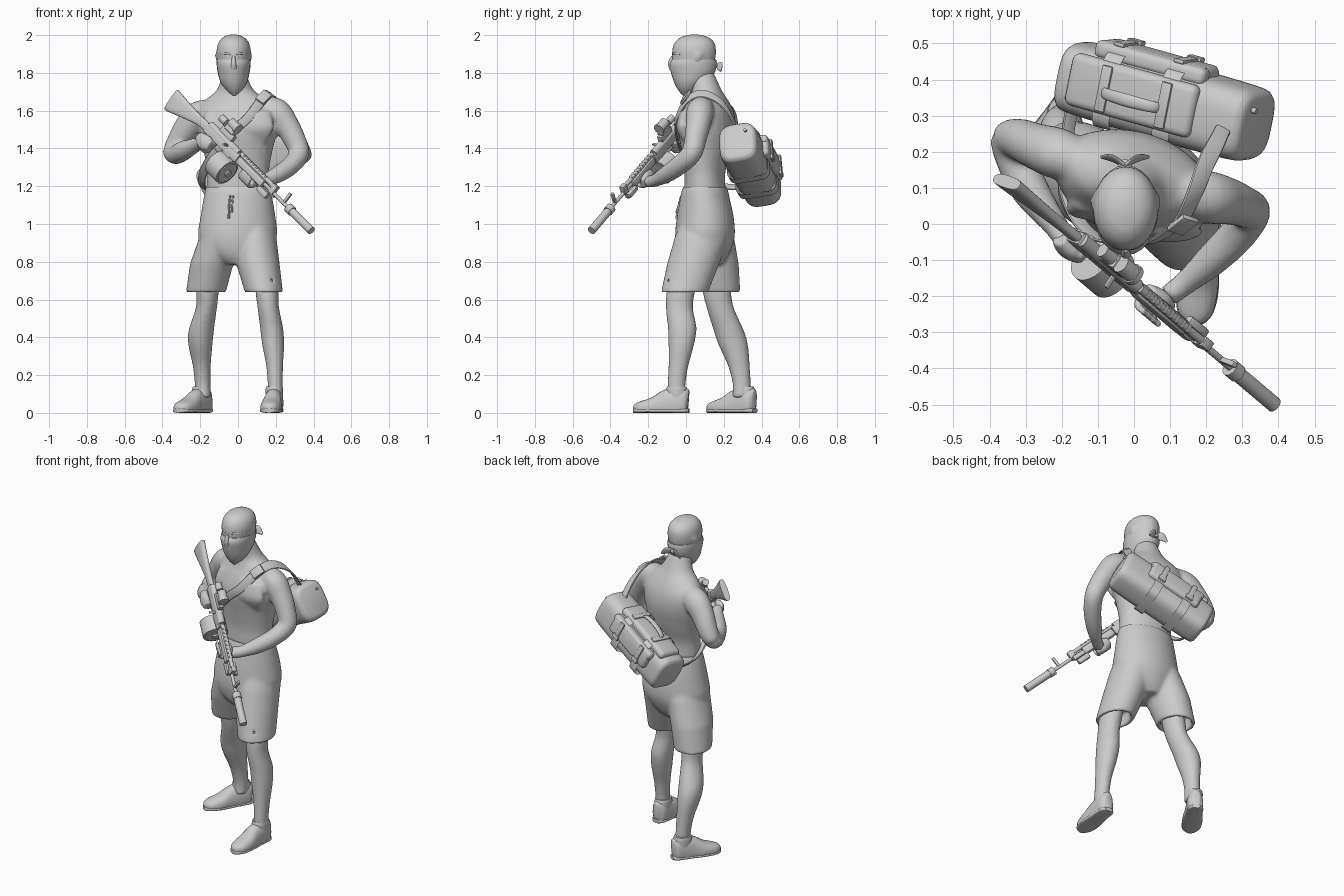
import bpy, bmesh, math
from mathutils import Vector, Matrix

grey = bpy.data.materials.new("plain_grey")
grey.diffuse_color = (0.6, 0.6, 0.6, 1)


def finish(name, bm, M=None, voxel=0, smooth=4, angle=40):
    bmesh.ops.recalc_face_normals(bm, faces=bm.faces)
    me = bpy.data.meshes.new(name)
    bm.to_mesh(me)
    bm.free()
    for p in me.polygons:
        p.use_smooth = True
    me.set_sharp_from_angle(angle=math.radians(angle))
    me.materials.append(grey)
    ob = bpy.data.objects.new(name, me)
    bpy.context.collection.objects.link(ob)
    if M:
        ob.matrix_world = M
    if voxel:
        r = ob.modifiers.new("blend", 'REMESH')
        r.mode, r.voxel_size, r.use_smooth_shade = 'VOXEL', voxel, True
        s = ob.modifiers.new("soften", 'SMOOTH')
        s.factor, s.iterations = 0.5, smooth
    return ob


def spline(pts, k):
    """Catmull-Rom interpolation of tuples."""
    out = []
    for i in range(len(pts) - 1):
        q = [pts[max(i - 1, 0)], pts[i], pts[i + 1], pts[min(i + 2, len(pts) - 1)]]
        for j in range(k):
            t = j / k
            out.append([0.5 * (2*b + (c - a)*t + (2*a - 5*b + 4*c - d)*t*t + (3*b - a - 3*c + d)*t**3)
                        for a, b, c, d in zip(*q)])
    return out + [list(pts[-1])]


def loft(bm, rings, k=4, n=24, ref=None, power=1.0):
    """Rings (x,y,z,a,b,yaw): horizontal, or across the path when ref is given."""
    R = spline([tuple(r) + (0,) * (6 - len(r)) for r in rings], k)
    C = [Vector(r[:3]) for r in R]
    prev = None
    for i, r in enumerate(R):
        if ref is None:
            u = Vector((math.cos(math.radians(r[5])), math.sin(math.radians(r[5])), 0))
            v = Vector((-u.y, u.x, 0))
        else:
            t = (C[min(i + 1, len(C) - 1)] - C[max(i - 1, 0)]).normalized()
            u = Vector(ref)
            u = (u - t * u.dot(t)).normalized()
            v = t.cross(u)
        row = []
        for j in range(n):
            w = 2 * math.pi * j / n
            c, s = [math.copysign(abs(e) ** power, e) for e in (math.cos(w), math.sin(w))]
            row.append(bm.verts.new(C[i] + u * (r[3] * c) + v * (r[4] * s)))
        if prev:
            for j in range(n):
                bm.faces.new((prev[j], prev[j - 1], row[j - 1], row[j]))
        else:
            bm.faces.new(row)
        prev = row
    bm.faces.new(prev)


def part(name, rings, M=None, **kw):
    bm = bmesh.new()
    loft(bm, rings, **kw)
    return finish(name, bm, M)


def box(name, size, loc, M, bevel=0.004, tilt=0, seg=2):
    bm = bmesh.new()
    bmesh.ops.create_cube(bm, size=1)
    bmesh.ops.scale(bm, vec=size, verts=bm.verts)
    if bevel:
        bmesh.ops.bevel(bm, geom=bm.edges[:], offset=bevel, segments=seg, profile=0.5, affect='EDGES')
    return finish(name, bm, M @ Matrix.Translation(loc) @ Matrix.Rotation(tilt, 4, 'Y'))


def rod(name, x0, x1, r, z, M, y=0, n=20):
    return part(name, [(x0, y, z, r, r), (x1, y, z, r, r)], M, k=1, n=n, ref=(0, 0, 1))


def frame(origin, x, z):
    x = Vector(x).normalized()
    z = Vector(z)
    z = (z - x * z.dot(x)).normalized()
    return Matrix.Translation(origin) @ Matrix((x, z.cross(x), z)).transposed().to_4x4()


# Body: torso, head, arms and legs blended into one skin
bm = bmesh.new()
loft(bm, [(0, .10, 1.08, .15, .095, -4), (0, .10, 1.18, .162, .108, -6), (0, .10, 1.28, .165, .108, -8),
          (0, .108, 1.39, .186, .130, -12), (0, .11, 1.50, .216, .146, -16), (-.003, .118, 1.59, .222, .128, -16),
          (-.008, .12, 1.655, .170, .098, -14), (-.015, .11, 1.71, .098, .078, -8), (-.02, .08, 1.80, .062, .068)])
loft(bm, [(-.023, .02, 1.735, .04, .06), (-.023, .03, 1.79, .07, .092), (-.023, .04, 1.86, .085, .112),
          (-.023, .043, 1.92, .091, .117), (-.023, .045, 1.965, .079, .103), (-.023, .045, 1.993, .05, .066),
          (-.023, .045, 2.004, .012, .015)])
for sx in (-1, 1):  # ears
    loft(bm, [(-.023 + sx * .08, .055, 1.86, .014, .02), (-.023 + sx * .09, .065, 1.90, .010, .022)], k=2)
    # chest muscles
    loft(bm, [(sx * .09, .03 - sx * .03, 1.43, .06, .015), (sx * .09, .008 - sx * .03, 1.51, .10, .03),
              (sx * .09, .03 - sx * .03, 1.60, .08, .03)])
loft(bm, [(-.13, .17, 1.61, .05, .055), (-.21, .195, 1.575, .07, .076), (-.27, .215, 1.51, .064, .07),
          (-.318, .235, 1.435, .057, .06), (-.348, .232, 1.385, .05, .05), (-.325, .17, 1.37, .055, .052),
          (-.285, .09, 1.39, .052, .052), (-.22, 0, 1.42, .034, .038), (-.185, -.05, 1.435, .03, .036)], ref=(.6, .5, .6))
loft(bm, [(.12, .09, 1.63, .05, .055), (.20, .075, 1.595, .074, .072), (.253, .065, 1.53, .067, .066),
          (.298, .05, 1.45, .060, .058), (.323, .03, 1.375, .054, .055), (.285, -.03, 1.315, .052, .05),
          (.215, -.10, 1.265, .046, .046), (.14, -.165, 1.23, .033, .034), (.095, -.20, 1.225, .03, .036)], ref=(.6, -.5, .6))
loft(bm, [(.14, .0, .78, .05, .06), (.152, -.025, .66, .061, .075), (.16, -.035, .56, .057, .072),
          (.178, -.02, .45, .061, .076), (.186, -.025, .36, .058, .068), (.194, -.04, .25, .045, .053),
          (.197, -.05, .15, .04, .048), (.197, -.05, .08, .042, .05)])
loft(bm, [(-.14, .14, .78, .05, .06), (-.16, .16, .66, .06, .075), (-.167, .18, .56, .056, .072),
          (-.194, .225, .44, .067, .08), (-.199, .25, .36, .064, .078), (-.192, .28, .25, .048, .058),
          (-.187, .295, .15, .042, .048), (-.187, .295, .08, .044, .05)])
finish("body", bm, voxel=0.011, smooth=5)

# Shorts with hollow hems
bm = bmesh.new()
loft(bm, [(0, .10, 1.185, .174, .122, -5), (0, .10, 1.14, .182, .130, -4), (0, .102, 1.04, .198, .150),
          (-.003, .10, .93, .208, .158), (-.008, .092, .84, .15, .135), (-.012, .09, .785, .07, .10)], k=3, n=36)
for x, y, x2, y2, rx, ry in ((.09, .085, .137, -.008, .101, .125), (-.092, .11, -.17, .172, .106, .116)):
    loft(bm, [(x, y, 1.06, .06, .09), (x, y, .93, .113, .145), ((x + x2) / 2 - .008, (y + y2) / 2, .79, .115, .138),
              (x2, y2, .638, rx, ry), (x2, y2, .638, rx - .022, ry - .022), (x2, y2, .71, rx - .025, ry - .025)], k=1, n=32)
finish("shorts", bm, voxel=0.009, smooth=10)
part("waistband", [(0, .10, 1.15, .178, .127, -5), (0, .10, 1.175, .175, .122, -5), (0, .10, 1.195, .169, .114, -5)], n=40)
for dx, l in ((-.012, .12), (.004, .09)):
    part("drawstring", [(-.03 + dx, -.025, 1.15, .005, .006), (-.035 + dx, -.038, 1.10, .005, .006),
                        (-.037 + dx, -.05, 1.15 - l, .006, .007)], n=8)

# Shoes
for x, y, ang in ((.2, .012, math.radians(-97)), (-.16, .362, math.radians(-123))):
    M = Matrix.Translation((x, y, 0)) @ Matrix.Rotation(ang, 4, 'Z')
    bm = bmesh.new()
    loft(bm, [(0, 0, .06, .06, .022), (.02, 0, .06, .075, .042), (.07, 0, .05, .085, .047), (.13, 0, .038, .078, .05),
              (.19, 0, .03, .052, .056), (.25, 0, .024, .038, .05), (.278, 0, .022, .028, .034),
              (.291, 0, .02, .012, .014)], ref=(0, 0, 1), power=.85)
    loft(bm, [(.062, 0, .06, .058, .044), (.062, 0, .12, .056, .046), (.062, 0, .14, .05, .043)])
    for v in bm.verts:
        v.co.z = max(v.co.z, .004)
    finish("shoe", bm, M)
    part("sole", [(-.004, 0, .012, .012, .024), (.02, 0, .012, .012, .044), (.08, 0, .012, .012, .047),
                  (.19, 0, .012, .012, .058), (.25, 0, .012, .012, .052), (.28, 0, .012, .012, .036),
                  (.293, 0, .012, .012, .016)], M, ref=(0, 0, 1), power=.7)

# Face scarf, knot tails and brow
part("face_scarf", [(-.023, .042, 1.872, .089, .117), (-.023, .038, 1.845, .09, .125), (-.023, .036, 1.80, .084, .115),
                    (-.022, .022, 1.75, .070, .085), (-.02, .008, 1.71, .043, .05), (-.02, -.002, 1.678, .008, .014)])
part("nose_ridge", [(-.023, -.07, 1.89, .007, .008), (-.023, -.078, 1.85, .014, .018), (-.023, -.066, 1.815, .02, .02)])
part("scarf_knot", [(-.025, .148, 1.85, .01, .01), (-.025, .16, 1.84, .02, .018), (-.025, .168, 1.825, .01, .01)])
for sx in (-1, 1):
    part("knot_tail", [(-.025, .16, 1.84, .008, .006), (-.025 + sx * .03, .18, 1.835, .024, .006),
                       (-.025 + sx * .065, .185, 1.81, .006, .004)], ref=(0, .4, 1))
    part("brow", [(-.023 + sx * .014, -.067, 1.898, .005, .006), (-.023 + sx * .038, -.059, 1.903, .006, .006),
                  (-.023 + sx * .066, -.03, 1.898, .005, .005)], ref=(0, 0, 1), n=10)

# Rifle in its own frame: x toward muzzle, z up
G = frame((-.333, .11, 1.683), (.607, -.514, -.607), (.58, -.22, .78))
part("stock", [(0, 0, -.033, .064, .018), (.02, 0, -.031, .062, .019), (.12, 0, -.018, .042, .017),
               (.22, 0, -.004, .026, .015), (.29, 0, 0, .024, .014)], G, ref=(0, 0, 1), power=.7)
box("receiver", (.28, .04, .055), (.42, 0, 0), G, .008)
rod("receiver_cover", .29, .54, .021, .022, G)
box("pistol_grip", (.036, .03, .10), (.335, 0, -.065), G, .01, .35)
box("trigger_guard", (.07, .012, .006), (.39, 0, -.055), G, .002)
box("magazine_neck", (.055, .034, .07), (.485, 0, -.05), G, .005)
rod("drum_magazine", .45, .545, .074, -.102, G, n=36, y=.008)
rod("drum_rim", .54, .55, .062, -.102, G, n=36, y=.008)
rod("drum_hub", .545, .56, .02, -.102, G, y=.008)
box("handguard", (.22, .044, .046), (.67, 0, -.002), G, .012)
rod("gas_tube", .55, .84, .012, .028, G)
for i in range(8):
    box("rail_tooth", (.012, .024, .008), (.58 + i * .026, 0, .037), G, .002)
rod("barrel", .54, 1.03, .010, .002, G)
rod("silencer", 1.0, 1.187, .022, .002, G, n=28)
rod("silencer_collar", .985, 1.02, .026, .002, G)
box("gas_block", (.035, .03, .055), (.845, 0, .017), G)
box("front_sight", (.018, .016, .065), (.945, 0, .035), G)
box("side_light", (.08, .026, .028), (.82, .03, -.012), G, .008)
box("front_grip", (.08, .028, .035), (.80, 0, -.035), G, .008)
box("charging_handle", (.014, .045, .012), (.46, -.035, .012), G)
# Sight on top
box("sight_mount", (.10, .03, .035), (.41, 0, .055), G)
box("sight_body", (.07, .04, .03), (.41, 0, .082), G, .006)
rod("sight_tube", .38, .435, .026, .112, G)
rod("sight_lens_ring", .43, .445, .03, .112, G)
rod("magnifier", .315, .36, .02, .092, G)
# Hands wrapped around the grip and handguard
for nm, cx, cz, sy in (("right_hand", .335, -.05, -1), ("left_hand", .675, -.026, 1)):
    bm = bmesh.new()
    loft(bm, [(cx - .05, sy * .022, cz - .01, .025, .02), (cx, sy * .03, cz - .012, .042, .024),
              (cx + .045, sy * .022, cz - .008, .03, .02)], ref=(0, 0, 1))
    for i in range(4):
        x, z = (cx - .035 + i * .023, cz) if sy > 0 else (cx + .012 - i * .004, cz + .025 - i * .021)
        d = .026 if sy > 0 else 0
        loft(bm, [(x, sy * .03, z - d, .012, .012), (x + .025 * (sy < 0), sy * .012, z - d - .014, .012, .012),
                  (x + .028 * (sy < 0), -sy * .022, z - d - .004, .011, .011),
                  (x, -sy * .034, z + .012 * sy, .009, .009)], ref=(1, .1, .3), n=12, k=3)
    finish(nm, bm, G, voxel=.006, smooth=3)

# Duffel bag: x along its length, -y up, z away from the back
B = frame((.088, .34, 1.314), (.5, -.14, .25), (.25, .93, .18))
part("bag_body", [(-.30, 0, 0, .075, .08), (-.292, 0, 0, .092, .1), (-.25, 0, 0, .1, .111), (0, 0, 0, .106, .113),
                  (.235, 0, 0, .104, .113), (.28, 0, 0, .095, .104), (.292, 0, 0, .078, .085)],
     B, ref=(0, 0, 1), power=.6, n=40)
box("outer_pocket", (.34, .11, .056), (-.03, -.03, .105), B, .022, seg=4)
box("pocket_flap", (.35, .05, .05), (-.03, -.07, .106), B, .018, seg=4)
box("upper_pocket", (.40, .05, .15), (-.05, -.108, .01), B, .022, seg=4)
for x in (-.13, .06):
    box("bag_strap", (.035, .236, .222), (x, 0, .002), B, .045, seg=4)
    box("strap_over_pocket", (.032, .12, .012), (x, -.035, .134), B, .004)
    box("strap_over_top", (.032, .012, .13), (x, -.134, .01), B, .004)
    box("strap_buckle", (.046, .03, .014), (x, .01, .136), B, .004)
part("carry_handle", [(-.13, -.13, .0, .014, .006), (-.11, -.15, .0, .016, .008), (-.04, -.16, .0, .018, .01),
                      (.03, -.15, .0, .016, .008), (.05, -.13, .0, .014, .006)], B, ref=(0, 0, 1), n=12)
rod("zip_pull", .285, .305, .008, .05, B, y=-.05)

# Shoulder strap across the chest, over the left shoulder
part("shoulder_strap", [(.25, .27, 1.50, .022, .006), (.228, .225, 1.59, .024, .006), (.198, .165, 1.658, .027, .006),
                        (.165, .08, 1.69, .028, .006), (.125, .005, 1.655, .027, .006), (.05, -.048, 1.56, .025, .006),
                        (-.04, -.052, 1.48, .025, .006), (-.13, -.02, 1.37, .024, .006), (-.185, .08, 1.27, .023, .006),
                        (-.19, .20, 1.20, .022, .006), (-.165, .36, 1.20, .022, .006)],
     ref=(.75, .1, -.6), n=12, power=.6)
S = frame((.135, 0, 1.67), (-.62, -.5, -.62), (.2, -.75, .6))
box("strap_clip", (.075, .056, .016), (0, 0, .003), S, .005)
